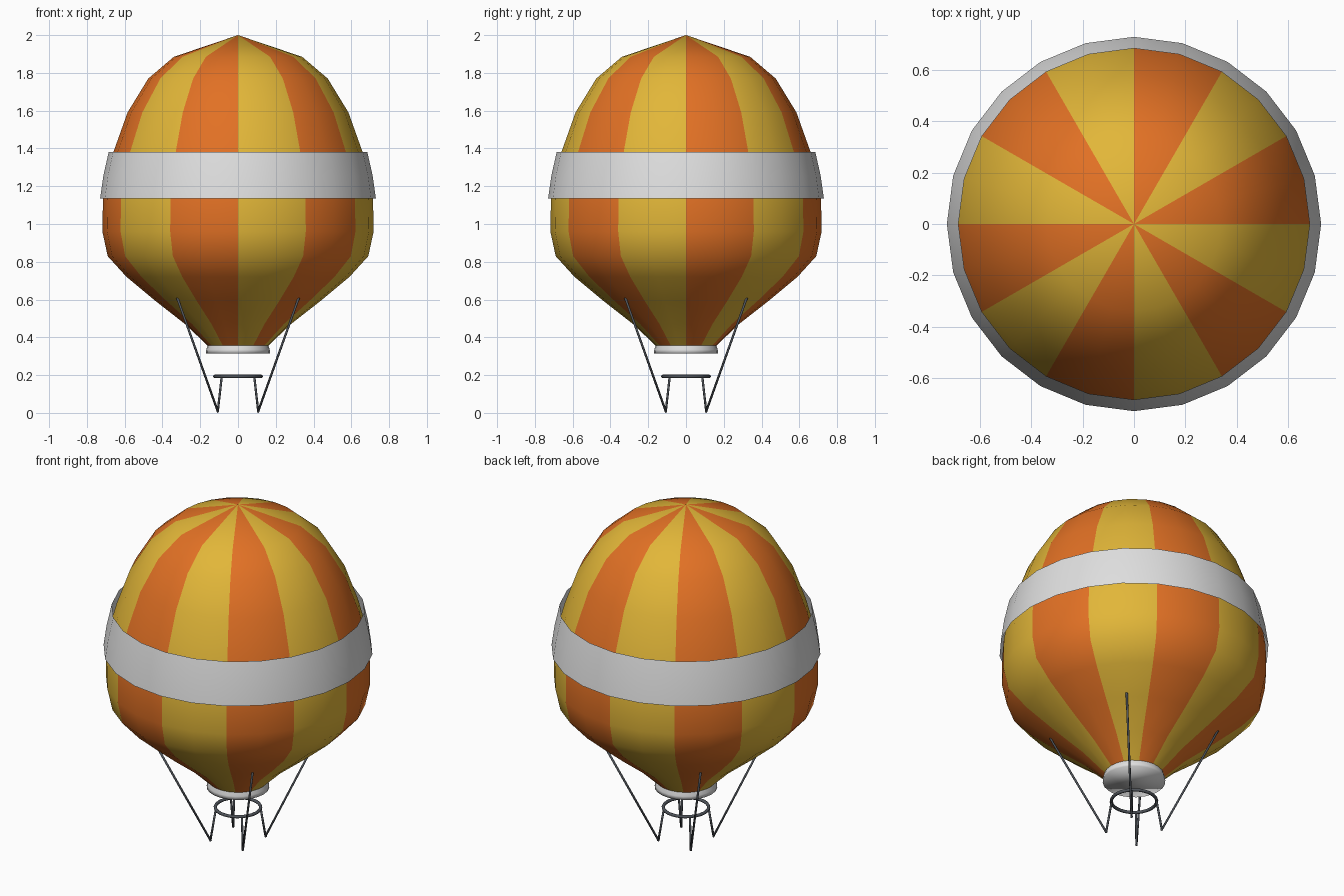
import bpy, bmesh, math
from mathutils import Vector

cube = bpy.data.objects.get("Cube")
if cube:
    bpy.data.objects.remove(cube, do_unlink=True)

SIDES = 24


def material(name, rgb):
    m = bpy.data.materials.new(name)
    m.use_nodes = True
    m.diffuse_color = (*rgb, 1)
    bsdf = m.node_tree.nodes["Principled BSDF"]
    bsdf.inputs["Base Color"].default_value = (*rgb, 1)
    bsdf.inputs["Roughness"].default_value = 0.7
    return m


orange = material("orange fabric", (0.76, 0.165, 0.018))
yellow = material("yellow fabric", (0.76, 0.47, 0.04))
white = material("white fabric", (0.74, 0.74, 0.74))
metal = material("dark metal", (0.08, 0.09, 0.105))


def add_object(name, bm, mats, smooth=True):
    bmesh.ops.recalc_face_normals(bm, faces=bm.faces)
    me = bpy.data.meshes.new(name)
    bm.to_mesh(me)
    bm.free()
    for m in mats:
        me.materials.append(m)
    for p in me.polygons:
        p.use_smooth = smooth
    ob = bpy.data.objects.new(name, me)
    bpy.context.collection.objects.link(ob)
    return ob


def lathe(name, profile, mats, stripes=False, cap=False):
    """Revolve (radius, height) pairs around z."""
    bm = bmesh.new()
    rings = []
    for r, z in profile:
        if r == 0:
            rings.append([bm.verts.new((0, 0, z))] * SIDES)
            continue
        angles = [math.tau * i / SIDES for i in range(SIDES)]
        rings.append([bm.verts.new((r * math.cos(a), r * math.sin(a), z)) for a in angles])
    for low, high in zip(rings, rings[1:]):
        for i in range(SIDES):
            j = (i + 1) % SIDES
            corners = list(dict.fromkeys((low[i], low[j], high[j], high[i])))
            face = bm.faces.new(corners)
            if stripes:
                face.material_index = (i // 2) % 2
    if cap:
        bm.faces.new(rings[0])
    return add_object(name, bm, mats)


def rod(name, start, end, radius):
    start, end = Vector(start), Vector(end)
    axis = end - start
    bm = bmesh.new()
    bmesh.ops.create_cone(bm, cap_ends=True, segments=8, radius1=radius,
                          radius2=radius, depth=axis.length)
    turn = axis.to_track_quat('Z', 'Y').to_matrix().to_4x4()
    bmesh.ops.transform(bm, matrix=turn, verts=bm.verts)
    bmesh.ops.translate(bm, vec=(start + end) / 2, verts=bm.verts)
    return add_object(name, bm, [metal])


# Striped envelope
lathe("envelope", [(0.16, 0.355), (0.28, 0.47), (0.44, 0.595), (0.59, 0.72),
                   (0.69, 0.83), (0.718, 0.96), (0.715, 1.13), (0.695, 1.25),
                   (0.66, 1.38), (0.585, 1.59), (0.475, 1.77), (0.34, 1.885),
                   (0, 2.0)], [orange, yellow], stripes=True)

# Open fabric band around the widest part
lathe("white_band", [(0.73, 1.135), (0.713, 1.255), (0.685, 1.38)], [white])

# Closed mouth collar
lathe("mouth_collar", [(0.17, 0.315), (0.168, 0.335), (0.16, 0.36)], [white], cap=True)

# Rigging: a long line and a short upright at each corner
for fx, side in ((1, "left"), (-1, "right")):
    for fy, end in ((-1, "front"), (1, "back")):
        foot = (0.107 * fx, 0.107 * fy, 0.008)
        rod(f"{end}_{side}_line", foot, (0.322 * fx, 0.322 * fy, 0.61), 0.006)
        rod(f"{end}_{side}_upright", foot, (0.086 * fx, 0.086 * fy, 0.193), 0.006)
        bm = bmesh.new()
        bmesh.ops.create_icosphere(bm, subdivisions=1, radius=0.008)
        bmesh.ops.translate(bm, vec=foot, verts=bm.verts)
        add_object(f"{end}_{side}_joint", bm, [metal])

# Hoop above the feet
bpy.ops.mesh.primitive_torus_add(major_radius=0.123, minor_radius=0.009,
                                 major_segments=SIDES, minor_segments=8,
                                 location=(0, 0, 0.193))
hoop = bpy.context.object
hoop.name = "hoop"
hoop.data.materials.append(metal)
bpy.ops.object.shade_smooth()
